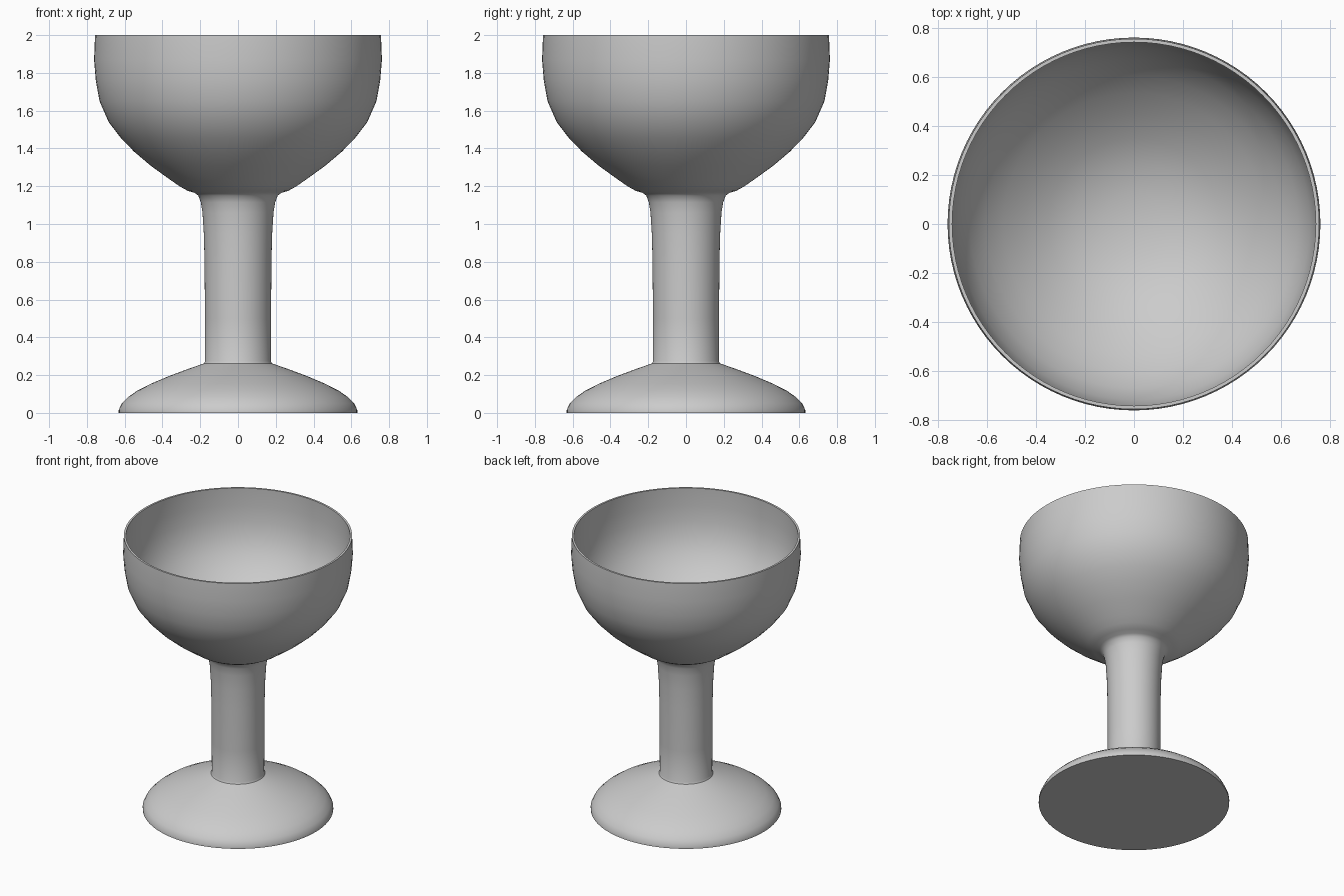
import bpy, bmesh, math

cube = bpy.data.objects.get("Cube")
if cube:
    bpy.data.objects.remove(cube, do_unlink=True)

grey = bpy.data.materials.new("plain grey")
grey.use_nodes = True
colour = (0.6, 0.6, 0.6, 1)
grey.diffuse_color = colour
grey.node_tree.nodes["Principled BSDF"].inputs["Base Color"].default_value = colour


def lathe(name, profile, steps=96):
    """Spin a profile of (radius, height) points around z."""
    bm = bmesh.new()
    verts = [bm.verts.new((r, 0, z)) for r, z in profile]
    edges = [bm.edges.new(pair) for pair in zip(verts, verts[1:])]
    bmesh.ops.spin(bm, geom=verts + edges, axis=(0, 0, 1), cent=(0, 0, 0),
                   angle=math.tau, steps=steps, use_duplicate=False)
    bmesh.ops.remove_doubles(bm, verts=bm.verts, dist=0.0005)
    bmesh.ops.recalc_face_normals(bm, faces=bm.faces)
    mesh = bpy.data.meshes.new(name)
    bm.to_mesh(mesh)
    bm.free()
    mesh.materials.append(grey)
    obj = bpy.data.objects.new(name, mesh)
    bpy.context.collection.objects.link(obj)
    bpy.ops.object.select_all(action="DESELECT")
    obj.select_set(True)
    bpy.context.view_layer.objects.active = obj
    bpy.ops.object.shade_smooth_by_angle(angle=math.radians(40))
    return obj


# Flat underside, domed foot, stem and the flare into the bowl
foot = [(0, 0), (0.632, 0), (0.632, 0.015), (0.615, 0.05), (0.58, 0.085),
        (0.53, 0.12), (0.46, 0.155), (0.37, 0.193), (0.28, 0.227), (0.18, 0.262)]
stem = [(0.174, 0.275), (0.175, 0.5), (0.177, 0.8), (0.181, 0.95), (0.188, 1.06),
        (0.197, 1.115), (0.21, 1.15), (0.23, 1.165), (0.265, 1.175)]

# Rounded bowl, thin rim and hollow inside
bowl_outer = [(0.31, 1.2), (0.36, 1.235), (0.46, 1.307), (0.55, 1.383),
              (0.62, 1.455), (0.685, 1.54), (0.733, 1.65), (0.753, 1.76),
              (0.762, 1.87), (0.757, 2.0)]
bowl_inner = [(0.743, 2.0), (0.747, 1.87), (0.738, 1.76), (0.718, 1.655),
              (0.67, 1.55), (0.605, 1.465), (0.535, 1.395), (0.445, 1.322),
              (0.35, 1.258), (0.25, 1.21), (0.13, 1.18), (0, 1.17)]

lathe("goblet", foot + stem + bowl_outer + bowl_inner)
